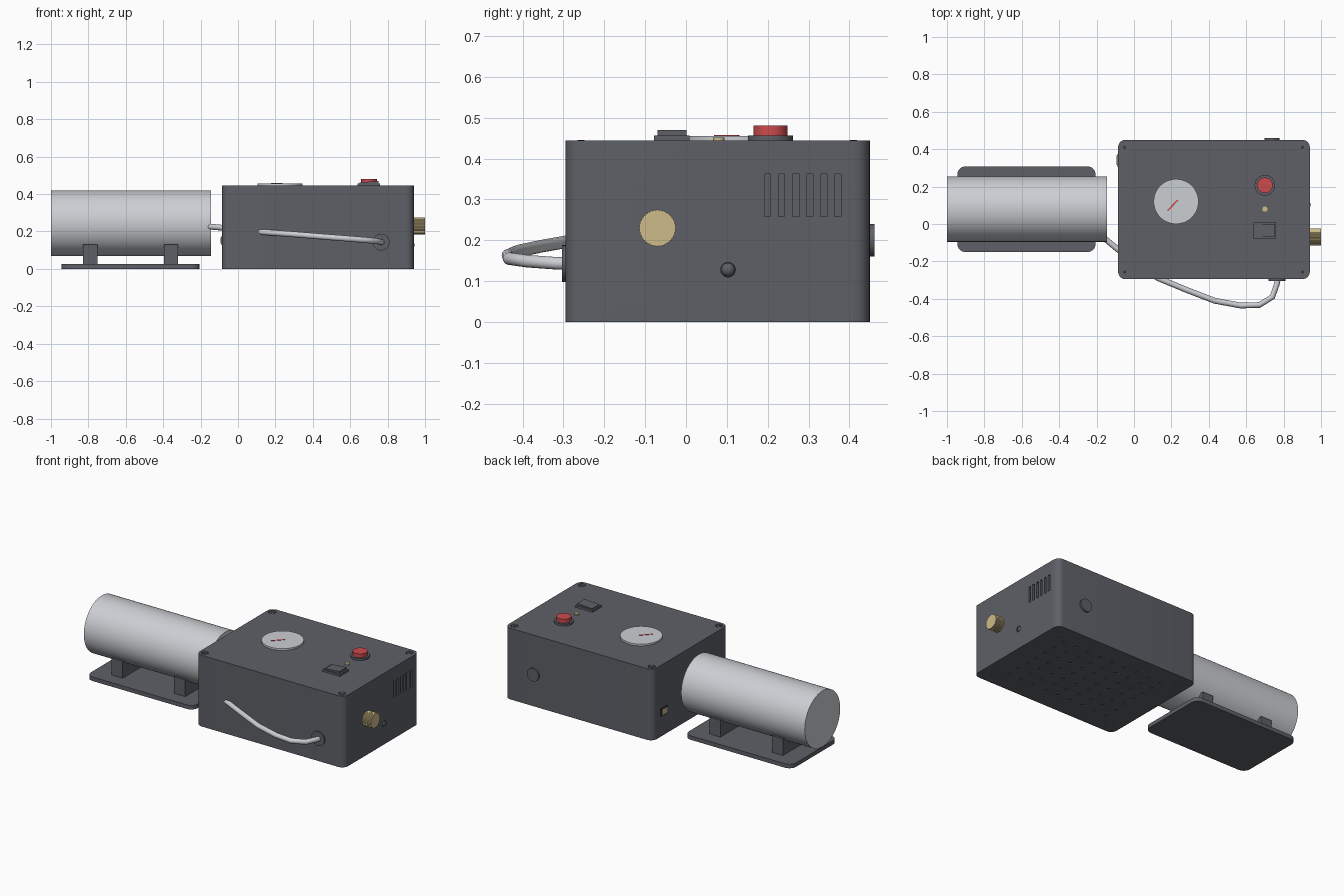
import bpy, bmesh, math
from mathutils import Matrix, Vector

cube = bpy.data.objects.get("Cube")
if cube:
    bpy.data.objects.remove(cube)


def material(name, rgb):
    m = bpy.data.materials.new(name)
    m.use_nodes = True
    m.diffuse_color = (*rgb, 1)
    m.node_tree.nodes["Principled BSDF"].inputs["Base Color"].default_value = (*rgb, 1)
    return m


GREY = material("dark grey", (0.11, 0.117, 0.135))
SILVER = material("silver", (0.60, 0.62, 0.65))
BRASS = material("brass", (0.62, 0.50, 0.25))
RED = material("red", (0.60, 0.07, 0.075))
BLACK = material("near black", (0.035, 0.037, 0.042))

AXIS = {"x": Matrix.Rotation(math.pi / 2, 4, "Y"),
        "y": Matrix.Rotation(math.pi / 2, 4, "X"),
        "z": Matrix.Identity(4)}


def finish(name, bm, mat, smooth=True):
    me = bpy.data.meshes.new(name)
    bmesh.ops.recalc_face_normals(bm, faces=bm.faces)
    bm.to_mesh(me)
    bm.free()
    ob = bpy.data.objects.new(name, me)
    bpy.context.collection.objects.link(ob)
    me.materials.append(mat)
    if smooth:
        bpy.ops.object.select_all(action="DESELECT")
        ob.select_set(True)
        bpy.context.view_layer.objects.active = ob
        bpy.ops.object.shade_smooth_by_angle(angle=math.radians(35))
    return ob


def add_box(bm, lo, hi):
    lo, hi = Vector(lo), Vector(hi)
    mat = Matrix.Translation((lo + hi) / 2) @ Matrix.Diagonal((*(hi - lo), 1))
    return bmesh.ops.create_cube(bm, size=1, matrix=mat)["verts"]


def add_cyl(bm, centre, radius, depth, axis="z", sides=48):
    mat = Matrix.Translation(centre) @ AXIS[axis]
    return bmesh.ops.create_cone(bm, cap_ends=True, segments=sides, radius1=radius,
                                 radius2=radius, depth=depth, matrix=mat)["verts"]


def box(name, lo, hi, mat, corner=0.0):
    """Box with optionally rounded upright corners."""
    bm = bmesh.new()
    add_box(bm, lo, hi)
    if corner:
        upright = [e for e in bm.edges
                   if abs(e.verts[0].co.z - e.verts[1].co.z) > 0.001]
        bmesh.ops.bevel(bm, geom=upright, offset=corner, segments=8,
                        profile=0.5, affect="EDGES")
    return finish(name, bm, mat, corner > 0)


def cyl(name, centre, radius, depth, mat, axis="z", sides=48):
    bm = bmesh.new()
    add_cyl(bm, centre, radius, depth, axis, sides)
    return finish(name, bm, mat)


def ring(name, centre, outer, inner, depth, mat, axis="z"):
    """Flat washer with an open centre."""
    bm = bmesh.new()
    loops = []
    for r, z in ((outer, -0.5), (outer, 0.5), (inner, 0.5), (inner, -0.5)):
        loops.append([bm.verts.new((r * math.cos(a), r * math.sin(a), z * depth))
                      for a in (i * math.tau / 32 for i in range(32))])
    for k in range(4):
        a, b = loops[k], loops[(k + 1) % 4]
        for i in range(32):
            j = (i + 1) % 32
            bm.faces.new((a[i], a[j], b[j], b[i]))
    bm.transform(Matrix.Translation(centre) @ AXIS[axis])
    return finish(name, bm, mat)


def cut(ob, bm, name):
    cutter = finish(name, bm, GREY, False)
    cutter.hide_render = True
    cutter.hide_set(True)
    mod = ob.modifiers.new(name, "BOOLEAN")
    mod.operation, mod.solver, mod.object = "DIFFERENCE", "EXACT", cutter


# Housing, with recessed vents, a side port and floor perforations
TOP, LEFT, BACK, FRONT = 0.445, 0.94, 0.45, -0.295
housing = box("housing", (-0.085, FRONT, 0), (LEFT, BACK, TOP), GREY, 0.04)
corners = [(x, y) for x in (-0.05, 0.9) for y in (-0.257, 0.41)]

bm = bmesh.new()
for i in range(6):
    y = 0.2 + i * 0.0343
    add_box(bm, (LEFT - 0.015, y - 0.0075, 0.258), (LEFT + 0.02, y + 0.0075, 0.362))
add_cyl(bm, (LEFT, 0.103, 0.128), 0.018, 0.03, "x", 24)
for x, y in corners:
    add_cyl(bm, (x, y, TOP), 0.021, 0.012, sides=24)
for i in range(9):
    for j in range(7):
        add_cyl(bm, (0.07 + i * 0.09, -0.16 + j * 0.08, 0), 0.009, 0.012, sides=8)
cut(housing, bm, "housing_cutter")

# Corner screws with hexagon sockets, and foot discs below
for n, (x, y) in enumerate(corners):
    screw = cyl(f"screw_{n}", (x, y, TOP - 0.004), 0.017, 0.008, GREY, sides=24)
    cyl(f"screw_socket_{n}", (x, y, TOP), 0.009, 0.001, BLACK, sides=6)
    fx, fy = (0.0 if x < 0 else 0.855), (-0.21 if y < 0 else 0.365)
    ring(f"foot_{n}", (fx, fy, 0.001), 0.034, 0.02, 0.003, GREY)

# Gauge with needle
cyl("gauge", (0.225, 0.12, TOP + 0.004), 0.12, 0.014, SILVER, sides=64)
bm = bmesh.new()
add_box(bm, (-0.04, -0.004, -0.001), (0.04, 0.004, 0.001))
bm.transform(Matrix.Translation((0.207, 0.1, TOP + 0.012)) @ Matrix.Rotation(math.radians(46), 4, "Z"))
finish("gauge_needle", bm, RED, False)

# Push button, lamp and rocker switch
cyl("button_base", (0.7, 0.207, TOP + 0.005), 0.055, 0.014, GREY)
cyl("push_button", (0.7, 0.207, TOP + 0.022), 0.042, 0.028, RED)
cyl("lamp", (0.7, 0.08, TOP + 0.002), 0.014, 0.01, BRASS, sides=24)
box("switch_frame", (0.64, -0.078, TOP - 0.003), (0.76, 0.008, TOP + 0.012), GREY)
bm = bmesh.new()
for v in add_box(bm, (0.65, -0.07, TOP), (0.75, 0.001, TOP + 0.025)):
    if v.co.z > TOP + 0.01 and v.co.x < 0.7:
        v.co.z -= 0.008
finish("switch_rocker", bm, GREY, False)

# Knurled outlet fitting: alternate rim vertices pulled inward
bm = bmesh.new()
for i, v in enumerate(add_cyl(bm, (0.968, -0.07, 0.23), 0.0455, 0.064, "x", 72)):
    if (i // 2) % 2:
        v.co.yz = Vector((-0.07, 0.23)) + (v.co.yz - Vector((-0.07, 0.23))) * 0.96
finish("outlet_fitting", bm, BRASS, False)

# Domed plug in the side port
bm = bmesh.new()
bmesh.ops.create_uvsphere(bm, u_segments=24, v_segments=12, radius=0.017,
                          matrix=Matrix.Translation((LEFT - 0.012, 0.103, 0.128)))
finish("port_plug", bm, GREY)

# Back cap, end socket and hose grommet
cyl("back_cap", (0.738, BACK + 0.003, 0.2), 0.04, 0.016, GREY, "y")
box("socket_frame", (-0.089, 0.305, 0.127), (-0.08, 0.375, 0.175), BLACK)
box("socket_contact", (-0.093, 0.315, 0.135), (-0.085, 0.365, 0.167), BRASS)
ring("hose_grommet", (0.765, FRONT - 0.002, 0.143), 0.045, 0.015, 0.014, GREY, "y")

# Cylinder tank on a rounded plate with two cradle blocks
cyl("tank", (-0.5725, 0.08, 0.245), 0.175, 0.855, SILVER, "x", 96)
box("tank_plate", (-0.945, -0.15, 0), (-0.205, 0.308, 0.025), GREY, 0.045)
for n, x in enumerate((-0.79, -0.358)):
    bm = bmesh.new()
    add_box(bm, (x - 0.038, -0.065, 0.02), (x + 0.038, 0.225, 0.13))
    block = finish(f"cradle_{n}", bm, GREY, False)
    bm = bmesh.new()
    add_cyl(bm, (x, 0.08, 0.245), 0.174, 0.2, "x", 96)
    cut(block, bm, f"cradle_cutter_{n}")

# Hose running from the tank through the housing and looping at the front
path = [(-0.19, -0.05, 0.23), (-0.085, -0.137, 0.22), (0.0, -0.2, 0.212),
        (0.13, -0.29, 0.197), (0.28, -0.352, 0.186), (0.43, -0.41, 0.174),
        (0.57, -0.436, 0.163), (0.67, -0.433, 0.155), (0.74, -0.39, 0.149),
        (0.764, -0.32, 0.144), (0.775, -0.26, 0.142)]
curve = bpy.data.curves.new("hose", "CURVE")
curve.dimensions = "3D"
curve.bevel_depth = 0.0155
curve.bevel_resolution = 4
curve.use_fill_caps = True
spline = curve.splines.new("POLY")
spline.points.add(len(path) - 1)
for p, co in zip(spline.points, path):
    p.co = (*co, 1)
    p.radius = 1
spline.use_smooth = True
curve.materials.append(SILVER)
hose = bpy.data.objects.new("hose", curve)
bpy.context.collection.objects.link(hose)
